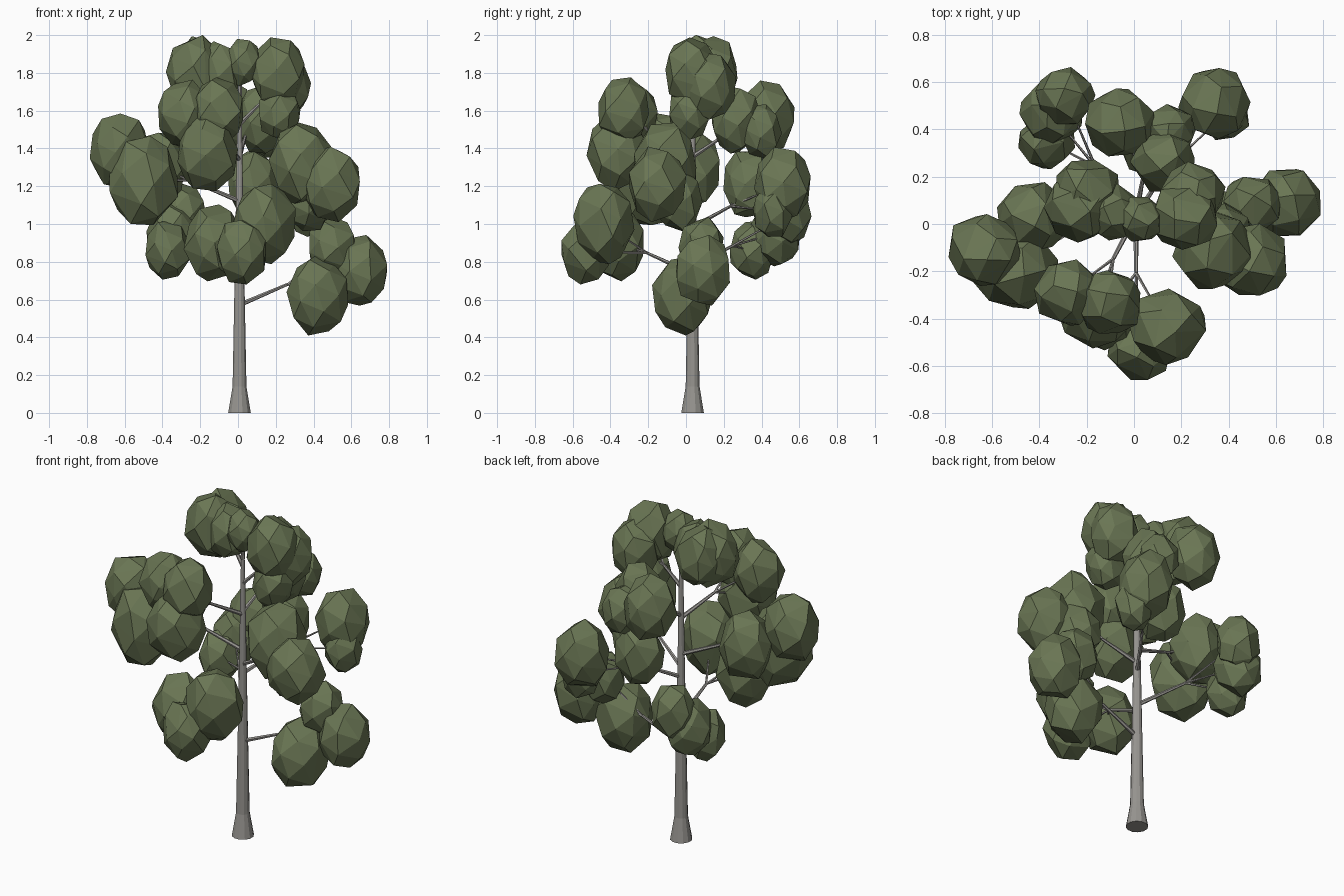
import bpy, bmesh, math, random
from mathutils import Vector

if "Cube" in bpy.data.objects:
    bpy.data.objects.remove(bpy.data.objects["Cube"])

random.seed(7)


def material(name, rgb):
    m = bpy.data.materials.new(name)
    m.diffuse_color = (*rgb, 1)
    m.use_nodes = True
    m.node_tree.nodes["Principled BSDF"].inputs["Base Color"].default_value = m.diffuse_color
    return m


BARK = material("grey bark", (0.31, 0.30, 0.28))
LEAF = material("leaf green", (0.143, 0.18, 0.088))


def finish(bm, name, mat):
    bmesh.ops.recalc_face_normals(bm, faces=bm.faces)
    me = bpy.data.meshes.new(name)
    bm.to_mesh(me)
    bm.free()
    me.materials.append(mat)
    ob = bpy.data.objects.new(name, me)
    bpy.context.collection.objects.link(ob)


def tube(bm, points, radii, sides):
    """Straight-sided tube through the points, closed at both ends."""
    pts = [Vector(p) for p in points]
    rings = []
    for i, p in enumerate(pts):
        d = (pts[min(i + 1, len(pts) - 1)] - pts[max(i - 1, 0)]).normalized()
        u = d.orthogonal().normalized()
        v = d.cross(u)
        rings.append([bm.verts.new(p + radii[i] * (u * math.cos(a) + v * math.sin(a)))
                      for a in (2 * math.pi * k / sides for k in range(sides))])
    for a, b in zip(rings, rings[1:]):
        for k in range(sides):
            n = (k + 1) % sides
            bm.faces.new((a[k], a[n], b[n], b[k]))
    bm.faces.new(rings[0])
    bm.faces.new(rings[-1])


def leaf_clump(bm, centre, radius):
    """Faceted convex clump, taller than wide."""
    half = (radius, radius * 0.98, radius * 1.29)
    n, spin, pts = 25, random.random() * 6, []
    for i in range(n):
        z = 1 - 2 * (i + 0.5) / n
        a = spin + i * 2.39996 + random.uniform(-0.2, 0.2)
        s = math.sqrt(1 - z * z)
        pts.append(Vector((s * math.cos(a), s * math.sin(a), z)) * random.uniform(0.95, 1.05))
    lo = [min(p[k] for p in pts) for k in range(3)]
    hi = [max(p[k] for p in pts) for k in range(3)]
    verts = [bm.verts.new([centre[k] + half[k] * (2 * (p[k] - lo[k]) / (hi[k] - lo[k]) - 1)
                           for k in range(3)]) for p in pts]
    res = bmesh.ops.convex_hull(bm, input=verts)
    bmesh.ops.delete(bm, geom=[v for v in res["geom_interior"]
                               if isinstance(v, bmesh.types.BMVert)], context="VERTS")


# Trunk with flared foot
AX, AY = 0.008, 0.035
bm = bmesh.new()
tube(bm, [(AX, AY, z) for z in (0, 0.14, 0.6, 1.1, 1.5, 1.8)],
     [0.062, 0.038, 0.029, 0.02, 0.014, 0.008], 12)
finish(bm, "trunk", BARK)

# Leaf clumps on each bough: x, y, z, radius
BOUGHS = {
    "low_right": [(0.42, -0.02, 0.62, 0.163), (0.645, 0.09, 0.755, 0.145), (0.5, 0.08, 0.88, 0.122)],
    "low_front": [(0.14, -0.435, 1.0, 0.165), (0.02, -0.53, 0.85, 0.132), (-0.13, -0.38, 0.9, 0.158)],
    "low_back_left": [(-0.37, 0.35, 0.86, 0.12), (-0.35, 0.47, 0.95, 0.135), (-0.29, 0.54, 1.05, 0.127)],
    "back_right": [(0.34, 0.51, 1.21, 0.153), (0.38, 0.46, 1.07, 0.107), (0.08, 0.33, 1.21, 0.135)],
    "right": [(0.33, -0.11, 1.32, 0.168), (0.49, -0.15, 1.21, 0.155), (0.37, -0.04, 1.13, 0.13)],
    "left": [(-0.63, -0.11, 1.385, 0.155), (-0.5, -0.18, 1.23, 0.183), (-0.43, 0.03, 1.29, 0.15)],
    "upper_front_left": [(-0.28, -0.29, 1.58, 0.143), (-0.11, -0.33, 1.6, 0.137), (-0.16, -0.37, 1.38, 0.16)],
    "upper_back": [(-0.06, 0.43, 1.57, 0.147), (0.15, 0.4, 1.49, 0.11), (0.12, 0.27, 1.55, 0.137)],
    "crown_left": [(-0.23, 0.07, 1.805, 0.152), (-0.2, 0.14, 1.82, 0.135), (-0.1, 0.05, 1.81, 0.122)],
    "crown_right": [(0.21, 0.03, 1.805, 0.142), (0.25, 0.13, 1.73, 0.137), (0.22, 0.02, 1.59, 0.11)],
    "crown_top": [(0.02, 0.02, 1.855, 0.097)],
}

for name, clumps in BOUGHS.items():
    # Limb leaves the trunk below its clumps and forks into one twig per clump
    centres = [Vector(c[:3]) for c in clumps]
    mean = sum(centres, Vector()) / len(centres)
    start = Vector((AX, AY, mean.z - 0.18))
    fork = start.lerp(mean, 0.5) + Vector((0, 0, 0.02))
    bm = bmesh.new()
    tube(bm, [start, fork], [0.013, 0.008], 6)
    for c in centres:
        tube(bm, [fork, fork.lerp(c, 0.8)], [0.007, 0.004], 5)
    finish(bm, name + "_branch", BARK)
    # Foliage
    for i, c in enumerate(centres):
        bm = bmesh.new()
        leaf_clump(bm, c, clumps[i][3])
        finish(bm, f"{name}_leaves_{i + 1}", LEAF)
